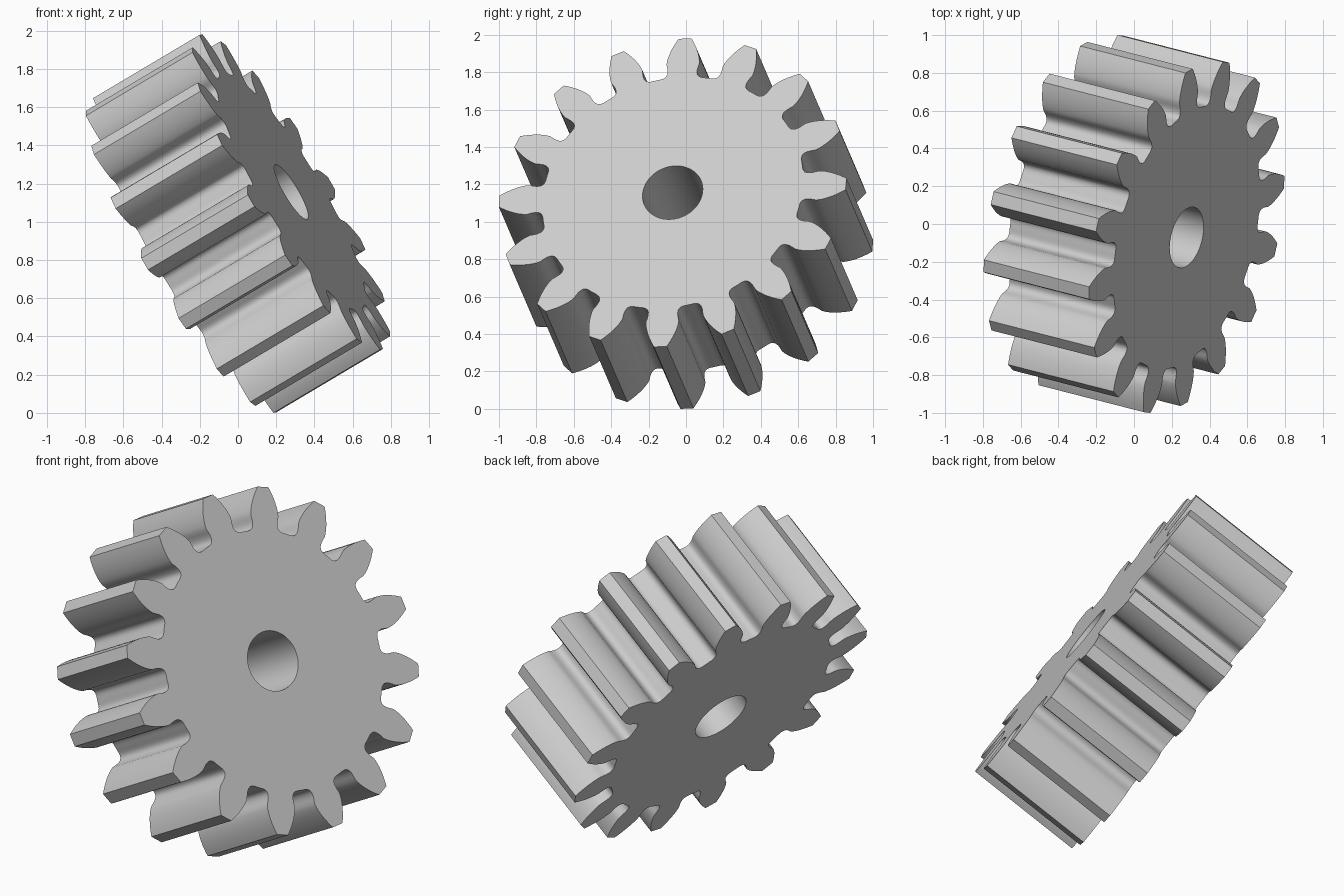
import bpy
from math import acos, cos, sin, tan, pi, radians
from mathutils import Matrix, Vector

cube = bpy.data.objects.get("Cube")
if cube:
    bpy.data.objects.remove(cube, do_unlink=True)

TEETH = 16
MODULE = 0.1058
PITCH_R = TEETH / 2                      # radii in module units
BASE_R = PITCH_R * cos(radians(20))
TIP_R = PITCH_R + 1
BORE_R = 0.165
HALF_WIDTH = 0.332


def involute(a):
    return tan(a) - a


def half_angle(r):
    """Half the angular thickness of a tooth at radius r."""
    return pi / (2 * TEETH) + involute(radians(20)) - involute(acos(BASE_R / r))


# Half tooth, from valley floor through the undercut fillet and up the involute
flank = [(6.75, 0.175), (6.75, 0.155), (6.78, 0.137), (6.85, 0.121),
         (6.97, 0.111), (7.15, 0.107), (7.35, 0.109)]
steps = 9
for i in range(steps):
    r = 7.55 + (TIP_R - 7.55) * i / (steps - 1)
    flank.append((r, half_angle(r)))

# Mirror the flank and repeat it around the wheel
tooth = [(r, -a) for r, a in flank] + [(r, a) for r, a in reversed(flank)]
outline = [(r * MODULE, a + t * 2 * pi / TEETH) for t in range(TEETH) for r, a in tooth]
bore = [(BORE_R, i * 2 * pi / 64) for i in range(64)]

# Flat filled outline with a bore, extruded to the wheel's width
curve = bpy.data.curves.new("gear_wheel", 'CURVE')
curve.dimensions = '2D'
curve.fill_mode = 'BOTH'
curve.extrude = HALF_WIDTH
for ring in (outline, bore):
    spline = curve.splines.new('POLY')
    spline.points.add(len(ring) - 1)
    for point, (r, a) in zip(spline.points, ring):
        point.co = (r * cos(a), r * sin(a), 0, 1)
    spline.use_cyclic_u = True
gear = bpy.data.objects.new("gear_wheel", curve)
bpy.context.collection.objects.link(gear)

# Tilted pose: local z is the axle, local x points along one tooth
axle = Vector((0.84, -0.215, 0.499)).normalized()
along = Vector((-0.473, 0.066, 0.825))
along = (along - axle * along.dot(axle)).normalized()
pose = Matrix((along, axle.cross(along), axle)).transposed().to_4x4()

bpy.ops.object.select_all(action='DESELECT')
gear.select_set(True)
bpy.context.view_layer.objects.active = gear
bpy.ops.object.convert(target='MESH')
gear = bpy.context.view_layer.objects.active
gear.name = "gear_wheel"
gear.data.transform(pose)
lowest = min(v.co.z for v in gear.data.vertices)
gear.data.transform(Matrix.Translation((0, 0, -lowest)))
bpy.ops.object.shade_smooth_by_angle(angle=radians(30))

# Plain grey metal
steel = bpy.data.materials.new("grey_steel")
steel.use_nodes = True
grey = (0.6, 0.6, 0.6, 1)
steel.diffuse_color = grey
steel.node_tree.nodes["Principled BSDF"].inputs["Base Color"].default_value = grey
gear.data.materials.clear()
gear.data.materials.append(steel)
